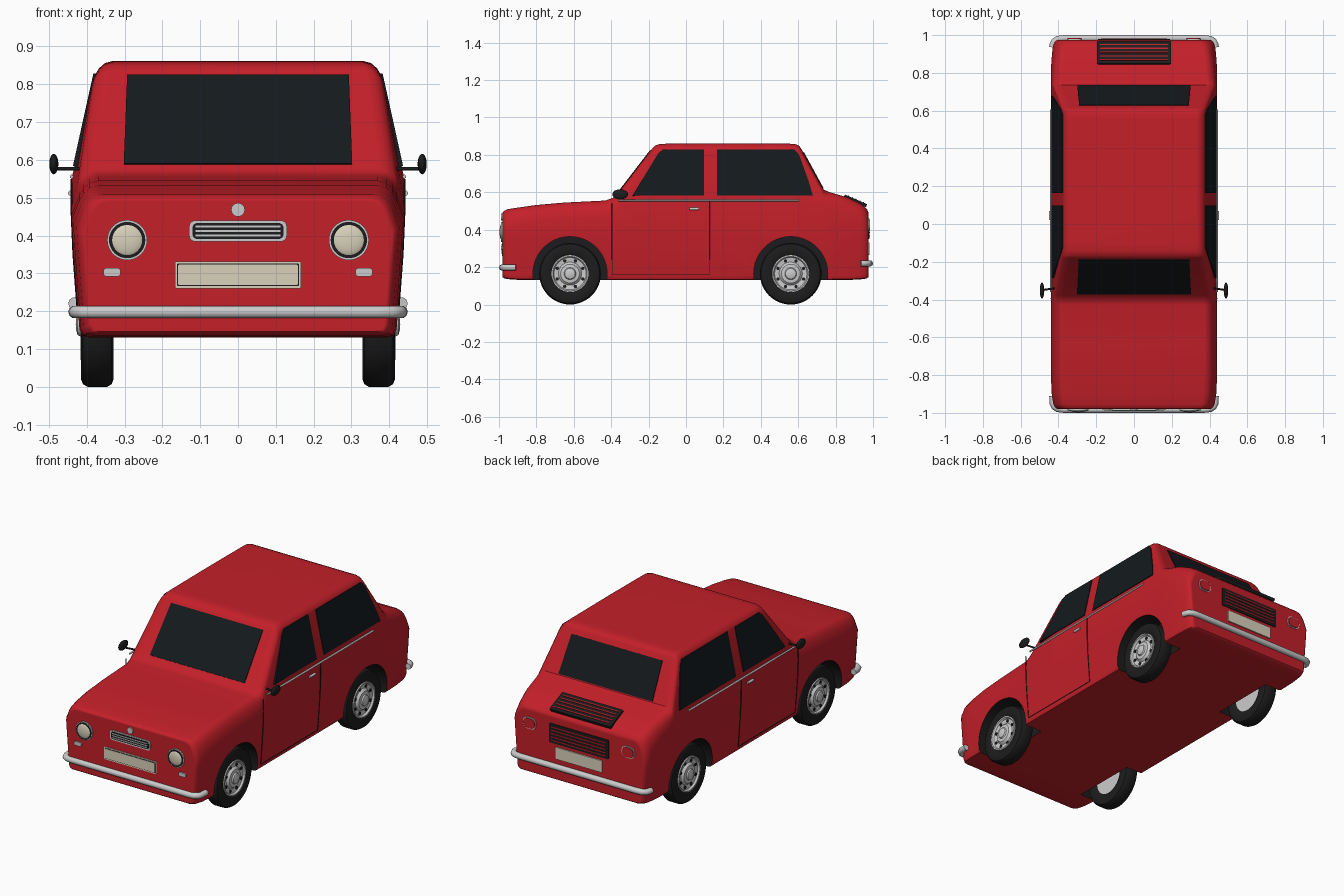
import bpy, bmesh
from math import pi, cos, sin, radians
from mathutils import Vector, Matrix

if "Cube" in bpy.data.objects:
    bpy.data.objects.remove(bpy.data.objects["Cube"])

def material(name, rgb):
    m = bpy.data.materials.new(name)
    m.diffuse_color = (*rgb, 1)
    m.use_nodes = True
    m.node_tree.nodes["Principled BSDF"].inputs["Base Color"].default_value = m.diffuse_color
    return m

RED = material("red_paint", (0.55, 0.014, 0.022))
BLACK = material("black_rubber", (0.012, 0.012, 0.013))
GLASS = material("dark_glass", (0.007, 0.010, 0.012))
CHROME = material("chrome", (0.55, 0.55, 0.57))
CREAM = material("cream", (0.70, 0.64, 0.50))

def finish(bm, name, mat, mirror=False, angle=35):
    bmesh.ops.recalc_face_normals(bm, faces=bm.faces)
    me = bpy.data.meshes.new(name)
    bm.to_mesh(me)
    bm.free()
    ob = bpy.data.objects.new(name, me)
    bpy.context.collection.objects.link(ob)
    me.materials.append(mat)
    smooth(ob, angle)
    if mirror:
        ob.modifiers.new("Mirror", 'MIRROR')
    return ob

def smooth(ob, angle):
    bpy.ops.object.select_all(action='DESELECT')
    ob.select_set(True)
    bpy.context.view_layer.objects.active = ob
    bpy.ops.object.shade_smooth_by_angle(angle=radians(angle))

def plate(name, pts, o, u, v, depth, mat, mirror=False):
    """Flat panel from a 2D outline on the plane o + u*a + v*b, raised by depth."""
    o, u, v = Vector(o), Vector(u), Vector(v)
    n = u.cross(v).normalized()
    bm = bmesh.new()
    rings = [[bm.verts.new(o + u * a + v * b + n * d) for a, b in pts] for d in (-0.012, depth)]
    for r in rings:
        bm.faces.new(r)
    k = len(pts)
    for i in range(k):
        j = (i + 1) % k
        bm.faces.new((rings[0][i], rings[0][j], rings[1][j], rings[1][i]))
    return finish(bm, name, mat, mirror)

def rrect(w, h, r, seg=5):
    return [(sx * (w / 2 - r) + r * cos(a0 + pi / 2 * i / seg), sz * (h / 2 - r) + r * sin(a0 + pi / 2 * i / seg))
            for sx, sz, a0 in ((1, 1, 0), (-1, 1, pi / 2), (-1, -1, pi), (1, -1, 1.5 * pi)) for i in range(seg + 1)]

def tube(name, pts, r, mat, mirror=True):
    cu = bpy.data.curves.new(name, 'CURVE')
    cu.dimensions = '3D'
    cu.bevel_depth, cu.bevel_resolution, cu.use_fill_caps = r, 3, True
    sp = cu.splines.new('POLY')
    sp.points.add(len(pts) - 1)
    for p, c in zip(sp.points, pts):
        p.co = (*c, 1)
    ob = bpy.data.objects.new(name, cu)
    bpy.context.collection.objects.link(ob)
    cu.materials.append(mat)
    bpy.ops.object.select_all(action='DESELECT')
    ob.select_set(True)
    bpy.context.view_layer.objects.active = ob
    bpy.ops.object.convert(target='MESH')
    ob = bpy.context.object
    smooth(ob, 50)
    if mirror:
        ob.modifiers.new("Mirror", 'MIRROR')

def ellipsoid(name, c, s, mat):
    bm = bmesh.new()
    bmesh.ops.create_uvsphere(bm, u_segments=32, v_segments=16, radius=1,
                              matrix=Matrix.Translation(c) @ Matrix.Diagonal((*s, 1)))
    finish(bm, name, mat, True, 60)

def lathe(name, prof, c, mat):
    """Spin (radius, x) points about the wheel axle."""
    bm = bmesh.new()
    vs = [bm.verts.new((x, 0, r)) for r, x in prof]
    es = [bm.edges.new(e) for e in zip(vs, vs[1:])]
    bmesh.ops.spin(bm, geom=vs + es, cent=(0, 0, 0), axis=(1, 0, 0), angle=2 * pi, steps=48)
    bmesh.ops.remove_doubles(bm, verts=bm.verts, dist=1e-5)
    bmesh.ops.translate(bm, verts=bm.verts, vec=c)
    return finish(bm, name, mat, True)

# Body: cross-sections lofted along y, given as (y, roof height, end scale)
STATIONS = [(-.98, .505, .92), (-.974, .51, .945), (-.955, .515, .97), (-.9, .52, .99), (-.8, .532, 1),
            (-.65, .545, 1), (-.43, .556, 1), (-.38, .575, 1), (-.18, .835, 1), (-.165, .85, 1), (-.14, .858, 1),
            (-.1, .86, 1), (.2, .862, 1), (.55, .86, 1), (.585, .857, 1), (.603, .85, 1), (.615, .835, 1),
            (.735, .615, 1), (.77, .60, 1), (.86, .575, .995), (.93, .545, .98), (.955, .53, .965),
            (.969, .518, .945), (.975, .507, .92)]

def side_x(z):
    return .44 - max(0, z - .55) * .222

def section(y, top, s):
    u = min(1, max(0, (top - .56) / .06))
    bz = top - .04
    bx = side_x(bz) - .02 * (1 - u)
    half = [(.395, .13), (.412, .135), (.42, .152), (.435, .35), (.44, min(top - .09, .55)), (bx, bz),
            (bx - .012, top - .02), (bx - .028, top - .006), (bx - .05, top)]
    half += [(-x, z) for x, z in reversed(half)]
    return [(x * s, y, .33 + (z - .33) * s) for x, z in half]

bm = bmesh.new()
rings = [[bm.verts.new(p) for p in section(*st)] for st in STATIONS]
for a, b in zip(rings, rings[1:]):
    for i in range(len(a)):
        j = (i + 1) % len(a)
        bm.faces.new((a[i], a[j], b[j], b[i]))
bm.faces.new(rings[0])
bm.faces.new(rings[-1])
body = finish(bm, "body", RED)

# Wheel wells cut out of the body, lined in black
AXLES = {"front": -.62, "rear": .56}
bm = bmesh.new()
for y in AXLES.values():
    for sx in (-1, 1):
        bmesh.ops.create_cone(bm, cap_ends=True, segments=64, radius1=.198, radius2=.198, depth=.3,
                              matrix=Matrix.Translation((sx * .455, y, .165)) @ Matrix.Rotation(pi / 2, 4, 'Y'))
cutter = finish(bm, "wheel_well_cutter", BLACK)
cutter.hide_render = True
mod = body.modifiers.new("Wells", 'BOOLEAN')
mod.operation, mod.solver, mod.object = 'DIFFERENCE', 'EXACT', cutter
mod.material_mode = 'TRANSFER'
bpy.context.view_layer.objects.active = body
bpy.ops.object.modifier_apply(modifier="Wells")
bpy.data.objects.remove(cutter)
smooth(body, 38)
body.modifiers.new("Normals", 'WEIGHTED_NORMAL').keep_sharp = True

# Wheels
for end, y in AXLES.items():
    c = (.372, y, .165)
    lathe(end + "_tyre", [(.096, -.034), (.105, -.04), (.145, -.043), (.158, -.038), (.165, -.026), (.165, .026),
                          (.158, .038), (.145, .043), (.105, .04), (.096, .034)], c, BLACK)
    lathe(end + "_rim", [(0, -.032), (.1, -.034), (.1, .036), (.099, .043), (.092, .044), (.086, .034), (.062, .03),
                         (.057, .036), (.05, .043), (.032, .045), (.028, .052), (.015, .056), (0, .057)], c, CHROME)
    for i in range(8):
        a = i * pi / 4 + pi / 8
        hole = [(.009 * cos(t * pi / 6), .009 * sin(t * pi / 6)) for t in range(12)]
        plate(end + "_rim_hole", hole, (.406, y + .074 * cos(a), .165 + .074 * sin(a)),
              (0, 1, 0), (0, 0, 1), .002, BLACK, True)

# Windows
SIDE = ((.44 + .222 * .55, 0, 0), (0, 1, 0), (-.222, 0, 1))
plate("front_side_window", [(-.285, .583), (.097, .583), (.097, .828), (-.125, .828), (-.15, .805)],
      *SIDE, .004, GLASS, True)
plate("rear_side_window", [(.165, .583), (.678, .583), (.655, .66), (.605, .80), (.58, .828), (.165, .828)],
      *SIDE, .004, GLASS, True)
X, NX, Z = (1, 0, 0), (-1, 0, 0), (0, 0, 1)
plate("windscreen", [(-.302, .05), (.302, .05), (.293, .955), (-.293, .955)],
      (0, -.38, .575), X, (0, .2, .26), .004, GLASS)
plate("rear_window", [(-.30, .02), (.30, .02), (.29, .90), (-.29, .90)],
      (0, .735, .615), NX, (0, -.12, .22), .004, GLASS)

# Door seams, trim strip, handles
door = [(.44, -.395, .535), (.44, -.395, .46), (.435, -.395, .35), (.4212, -.395, .16)]
tube("door_seam", [(.44, -.395, .54), (.44, -.395, .46), (.4352, -.395, .35), (.421, -.395, .16),
                   (.421, .125, .16), (.4352, .125, .35), (.44, .125, .46), (.44, .125, .55)], .0025, BLACK)
tube("side_trim", [(.44, -.36, .556), (.44, .605, .556)], .005, CHROME)
tube("door_handle", [(.443, .02, .512), (.443, .07, .512)], .007, CHROME)

# Wing mirrors
tube("mirror_arm", [(.42, -.34, .577), (.487, -.35, .577)], .005, BLACK)
ellipsoid("mirror", (.487, -.352, .589), (.012, .042, .027), BLACK)

# Bumpers
for end, s, z, tip in (("front", -1, .198, .91), ("rear", 1, .22, .935)):
    tube(end + "_bumper", [(.432, s * tip, z), (.43, s * .95, z), (.422, s * .968, z), (.405, s * .979, z),
                           (.37, s * .983, z), (0, s * .983, z)], .017, CHROME)

# Front fittings
def front(name, pts, x, z, d, mat, mirror=False):
    plate(name, pts, (x, -.98, z), X, Z, d, mat, mirror)

def disc(r):
    return rrect(2 * r, 2 * r, r * .999, 10)

front("headlight_ring", disc(.053), .293, .388, .008, CHROME, True)
front("headlight_seal", disc(.048), .293, .388, .010, BLACK, True)
ellipsoid("headlight_lens", (.293, -.985, .388), (.044, .012, .044), CREAM)
front("indicator", rrect(.045, .022, .008), .333, .303, .008, CHROME, True)
front("grille_frame", rrect(.258, .056, .016), 0, .412, .005, CHROME)
front("grille", rrect(.24, .042, .012), 0, .412, .007, BLACK)
for i in range(3):
    front("grille_bar", rrect(.226, .005, .002), 0, .40 + i * .012, .010, CHROME)
front("bonnet_badge", disc(.018), 0, .468, .008, CHROME)
front("front_plate_frame", rrect(.334, .072, .006), 0, .296, .004, CREAM)
front("front_plate_line", rrect(.322, .060, .003), 0, .296, .005, BLACK)
front("front_plate", rrect(.316, .054, .003), 0, .296, .007, CREAM)

# Rear fittings
def rear(name, pts, x, z, d, mat, mirror=False):
    plate(name, pts, (x, .975, z), NX, Z, d, mat, mirror)

rear("tail_light_ring", rrect(.082, .066, .028), .315, .425, .005, CHROME, True)
rear("tail_light", rrect(.072, .056, .024), .315, .425, .009, RED, True)
rear("rear_plate", rrect(.30, .068, .004), 0, .298, .007, CREAM)
rear("rear_grille", rrect(.38, .11, .006), 0, .405, .005, BLACK)
LID = ((0, .907, .5575), NX, Vector((0, -.918, .397)))
plate("lid_grille", rrect(.39, .13, .006), *LID, .005, BLACK)
for i in range(5):
    rear("rear_grille_bar", rrect(.35, .006, .002), 0, .367 + i * .019, .008, RED)
    z = (i - 2) * .022
    plate("lid_grille_bar", [(a, b + z) for a, b in rrect(.36, .006, .002)], *LID, .008, RED)
